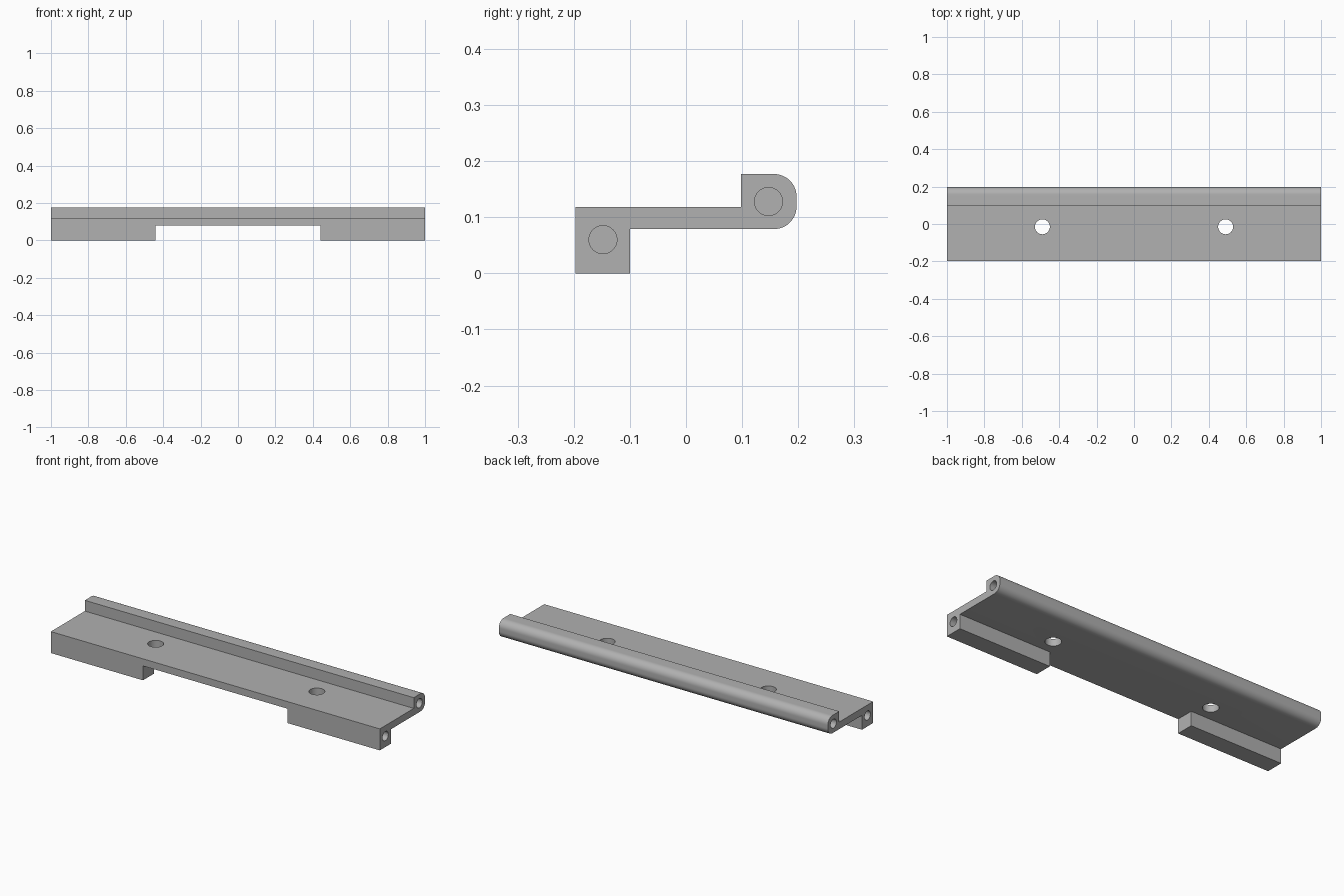
import bpy, bmesh
from math import pi, sin, cos
from mathutils import Matrix, Vector

default = bpy.data.objects.get("Cube")
if default:
    bpy.data.objects.remove(default, do_unlink=True)

# Main dimensions
HALF_LEN, HALF_DEPTH = 1.0, 0.197
PLATE_BOTTOM, PLATE_TOP, RAIL_TOP = 0.079, 0.118, 0.177
FOOT_INNER_X, FOOT_BACK_Y, RAIL_FRONT_Y = 0.44, -0.1, 0.098
ROUND = 0.04
BORE_RADIUS, BORE_DEPTH = 0.025, 0.2
SCREW_RADIUS, SCREW_X, SCREW_Y = 0.04, 0.49, -0.015

grey = bpy.data.materials.new("plain_grey")
grey.use_nodes = True
colour = (0.44, 0.44, 0.44, 1)
grey.diffuse_color = colour
grey.node_tree.nodes["Principled BSDF"].inputs["Base Color"].default_value = colour


def make_object(name, bm):
    mesh = bpy.data.meshes.new(name)
    bm.to_mesh(mesh)
    bm.free()
    obj = bpy.data.objects.new(name, mesh)
    bpy.context.collection.objects.link(obj)
    mesh.materials.append(grey)
    return obj


def arc(y, z, start, steps=12):
    """Quarter circle in the profile plane, counter-clockwise."""
    angles = [start + pi / 2 * i / steps for i in range(steps + 1)]
    return [(y + ROUND * cos(a), z + ROUND * sin(a)) for a in angles]


# Plate with the rounded rail along its back edge
round_y = HALF_DEPTH - ROUND
profile = [(-HALF_DEPTH, PLATE_BOTTOM), (FOOT_BACK_Y, PLATE_BOTTOM)]
profile += arc(round_y, PLATE_BOTTOM + ROUND, -pi / 2)
profile += arc(round_y, RAIL_TOP - ROUND, 0)
profile += [(RAIL_FRONT_Y, RAIL_TOP), (RAIL_FRONT_Y, PLATE_TOP), (-HALF_DEPTH, PLATE_TOP)]

bm = bmesh.new()
stations = [-HALF_LEN, -FOOT_INNER_X, FOOT_INNER_X, HALF_LEN]
rings = [[bm.verts.new((x, y, z)) for y, z in profile] for x in stations]
count = len(profile)
for a, b in zip(rings, rings[1:]):
    for i in range(count):
        j = (i + 1) % count
        bm.faces.new((a[i], a[j], b[j], b[i]))
bm.faces.new(rings[0])
bm.faces.new(rings[-1])

# Two feet pulled down from the front underside
bm.normal_update()
soles = []
for f in bm.faces:
    c = f.calc_center_median()
    if (abs(c.z - PLATE_BOTTOM) < 0.001 and c.y < FOOT_BACK_Y
            and FOOT_INNER_X < abs(c.x) < HALF_LEN - 0.01):
        soles.append(f)
pulled = bmesh.ops.extrude_face_region(bm, geom=soles)["geom"]
for v in pulled:
    if isinstance(v, bmesh.types.BMVert):
        v.co.z = 0
bmesh.ops.recalc_face_normals(bm, faces=bm.faces)
bmesh.ops.dissolve_limit(bm, angle_limit=0.01, verts=bm.verts, edges=bm.edges)
bracket = make_object("mounting_bracket", bm)

# Cutters: screw holes through the plate and blind bores in both ends
bm = bmesh.new()


def add_cutter(centre, radius, length, rotation=Matrix()):
    bmesh.ops.create_cone(bm, cap_ends=True, segments=40, radius1=radius, radius2=radius,
                          depth=length, matrix=Matrix.Translation(Vector(centre)) @ rotation)


along_x = Matrix.Rotation(pi / 2, 4, "Y")
for side in (-1, 1):
    add_cutter((side * SCREW_X, SCREW_Y, PLATE_TOP), SCREW_RADIUS, 0.2)
    for y, z in ((-0.148, 0.06), (0.147, 0.128)):
        add_cutter((side * HALF_LEN, y, z), BORE_RADIUS, 2 * BORE_DEPTH, along_x)
cutter = make_object("hole_cutter", bm)
cutter.hide_render = True

cut = bracket.modifiers.new("holes", "BOOLEAN")
cut.operation = "DIFFERENCE"
cut.solver = "EXACT"
cut.object = cutter
bpy.ops.object.select_all(action="DESELECT")
bpy.context.view_layer.objects.active = bracket
bracket.select_set(True)
bpy.ops.object.modifier_apply(modifier=cut.name)
bpy.data.objects.remove(cutter, do_unlink=True)

bpy.ops.object.shade_smooth_by_angle(angle=pi / 6)
